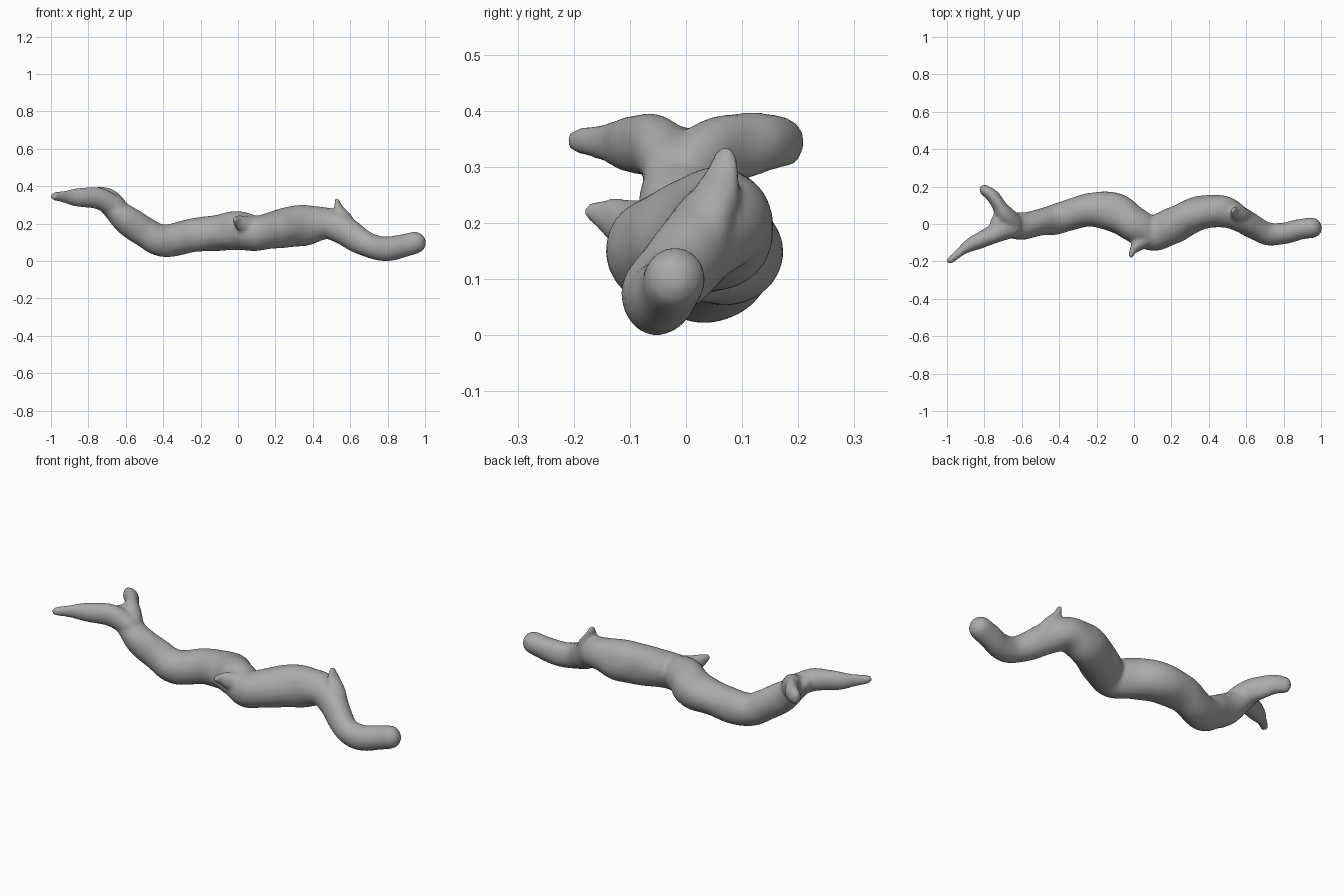
import bpy, bmesh, math
from mathutils import Vector, noise

cube = bpy.data.objects.get("Cube")
if cube:
    bpy.data.objects.remove(cube)

bark = bpy.data.materials.new("grey_bark")
bark.use_nodes = True
GREY = (0.4, 0.4, 0.4, 1)
bark.diffuse_color = GREY
bark.node_tree.nodes["Principled BSDF"].inputs["Base Color"].default_value = GREY

SIDES, STEPS = 20, 6


def spline(pts):
    """Smooth path through points (x, y, z, width radius, height radius)."""
    P = [Vector(p) for p in pts]
    P = [P[0]] + P + [P[-1]]
    out = []
    for a, b, c, d in zip(P, P[1:], P[2:], P[3:]):
        for i in range(STEPS):
            t = i / STEPS
            out.append(b + (c - a) * t / 2 + (a * 2 - b * 5 + c * 4 - d) * t**2 / 2
                       + (b * 3 - a - c * 3 + d) * t**3 / 2)
    return out + [P[-1]]


def add_limb(bm, pts):
    """Closed tube with domed ends around a path."""
    path = spline(pts)
    rings = []

    def ring(centre, direction, w, h):
        side = Vector((0, 0, 1)).cross(direction)
        side = side.normalized() if side.length > 0.2 else Vector((0, 1, 0))
        up = direction.cross(side).normalized()
        rings.append([bm.verts.new(centre + side * w * math.cos(a) + up * h * math.sin(a))
                      for a in (2 * math.pi * i / SIDES for i in range(SIDES))])

    def dome(p, d, sign, angles):
        r = min(p[3], p[4])
        for a in angles:
            ring(p.xyz + d * sign * r * math.sin(a), d, p[3] * math.cos(a), p[4] * math.cos(a))

    dirs = []
    for i in range(len(path)):
        a, b = path[max(i - 1, 0)], path[min(i + 1, len(path) - 1)]
        dirs.append((b.xyz - a.xyz).normalized())
    dome(path[0], dirs[0], -1, (1.4, 1.0, 0.5))
    for p, d in zip(path, dirs):
        ring(p.xyz, d, p[3], p[4])
    dome(path[-1], dirs[-1], 1, (0.5, 1.0, 1.4))
    for r, s in zip(rings, rings[1:]):
        for i in range(SIDES):
            j = (i + 1) % SIDES
            bm.faces.new((r[i], r[j], s[j], s[i]))
    bm.faces.new(rings[0][::-1])
    bm.faces.new(rings[-1])


# Main stem, winding from the fork to the rounded end
stem = [(-.73, -.005, .333, .066, .042), (-.6, -.01, .222, .074, .076),
        (-.5, .01, .155, .071, .08), (-.4, .03, .11, .083, .088),
        (-.25, .073, .136, .09, .09), (-.1, .06, .152, .105, .097),
        (0, 0, .162, .096, .104), (.1, -.054, .148, .088, .098),
        (.2, -.012, .168, .097, .1), (.35, .06, .19, .09, .11),
        (.48, .065, .2, .085, .083), (.58, .018, .155, .068, .077),
        (.7, -.045, .082, .063, .068), (.8, -.05, .065, .059, .066),
        (.88, -.03, .079, .058, .063), (.95, -.02, .1, .054, .057)]
# Two fork arms and two short twigs
fork_front = [(-.66, -.02, .29, .06, .06), (-.74, -.05, .335, .053, .06),
              (-.82, -.085, .342, .044, .053), (-.9, -.127, .342, .033, .043),
              (-.983, -.195, .347, .018, .021)]
fork_back = [(-.65, 0, .285, .055, .06), (-.69, .045, .325, .055, .062),
             (-.723, .1, .338, .038, .06), (-.757, .15, .345, .036, .052),
             (-.8, .183, .342, .03, .044)]
twig_front = [(.08, -.07, .18, .05, .06), (.025, -.11, .2, .037, .045),
              (-.004, -.142, .213, .021, .032), (-.016, -.169, .22, .014, .018)]
twig_top = [(.59, .025, .17, .058, .05), (.565, .05, .235, .048, .035),
            (.54, .065, .285, .034, .02), (.53, .07, .323, .022, .013)]

bm = bmesh.new()
for limb in (stem, fork_front, fork_back, twig_front, twig_top):
    add_limb(bm, limb)
bmesh.ops.recalc_face_normals(bm, faces=bm.faces)
# Gentle uneven bark
bm.normal_update()
for v in bm.verts:
    v.co += v.normal * noise.noise(v.co * 9) * 0.007
mesh = bpy.data.meshes.new("branch")
bm.to_mesh(mesh)
bm.free()
mesh.materials.append(bark)
branch = bpy.data.objects.new("branch", mesh)
bpy.context.collection.objects.link(branch)

# Fuse the limbs into one skin and soften the joins
fuse = branch.modifiers.new("fuse", "REMESH")
fuse.mode = "VOXEL"
fuse.voxel_size = 0.009
fuse.use_smooth_shade = True
soften = branch.modifiers.new("soften", "SMOOTH")
soften.factor = 0.5
soften.iterations = 8
mesh.shade_smooth()
